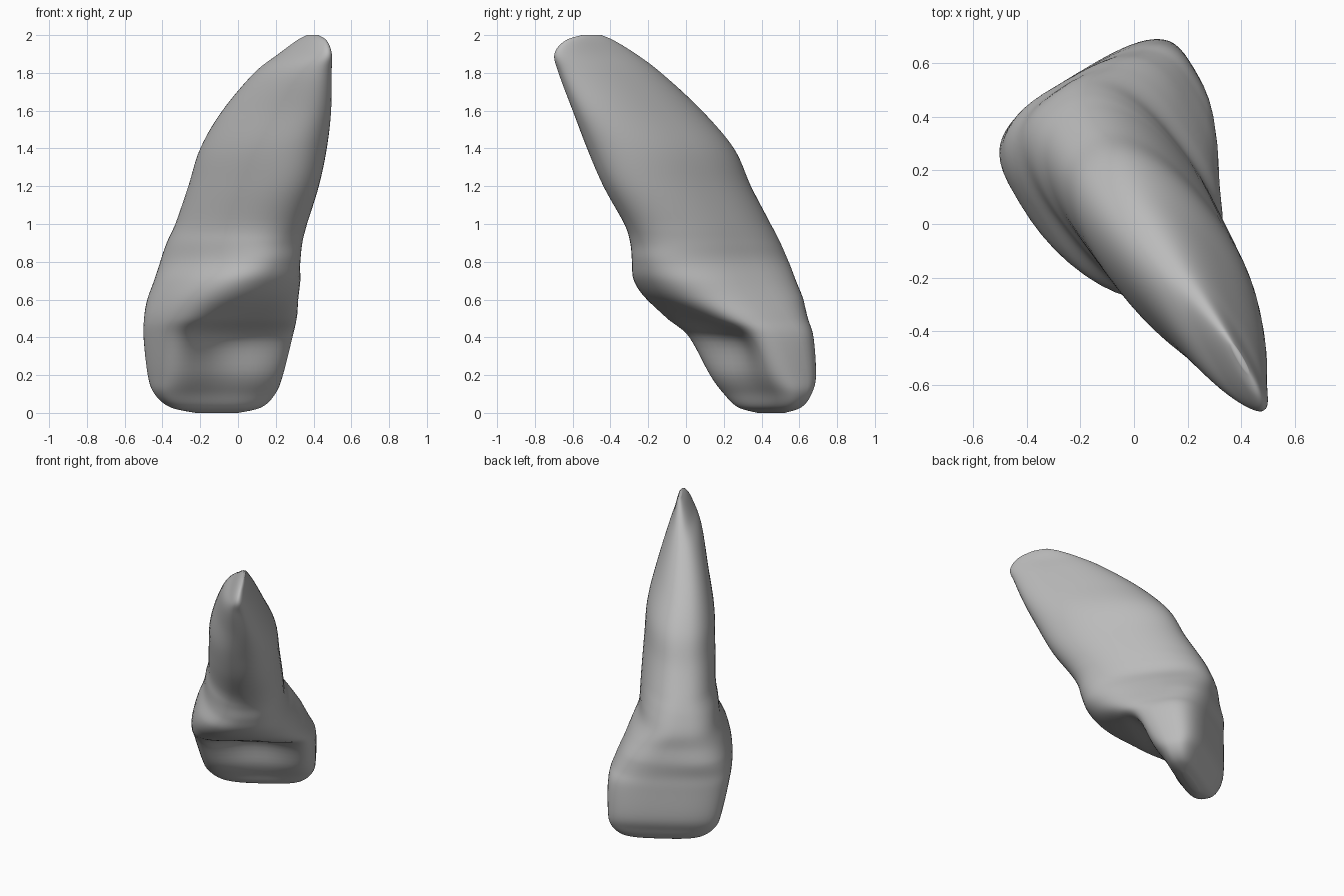
import bpy
import bmesh
import math

# Remove the default cube only
default = bpy.data.objects.get("Cube")
if default:
    bpy.data.objects.remove(default, do_unlink=True)

SEGMENTS = 56
STEPS = 6
# Outline exponents (root, crown): higher is boxier
OUTER_ROUNDNESS = (2.3, 3.2)
INNER_ROUNDNESS = (2.15, 2.5)

# Cross-sections from biting edge to root tip:
# height, centre x, centre y, half width, outer depth, inner depth, turn, hollow
SECTIONS = [
    (0, -.11, .45, .13, .02, .02, 31, 0),
    (.03, -.115, .44, .27, .08, .085, 31, .01),
    (.1, -.12, .43, .35, .125, .145, 31, .04),
    (.2, -.12, .41, .378, .175, .235, 31, .1),
    (.4, -.107, .347, .4, .235, .325, 31, .2),
    (.5, -.095, .28, .388, .295, .385, 31, .09),
    (.6, -.08, .22, .358, .36, .42, 30, 0),
    (.7, -.058, .165, .318, .405, .46, 33, 0),
    (.8, -.045, .14, .27, .425, .475, 37, 0),
    (.9, -.02, .108, .255, .43, .46, 38.5, 0),
    (1, .015, .065, .243, .435, .455, 39, 0),
    (1.2, .08, -.042, .232, .442, .463, 38.5, 0),
    (1.4, .133, -.13, .22, .44, .46, 37.5, 0),
    (1.6, .203, -.253, .17, .395, .412, 37.5, 0),
    (1.8, .29, -.4, .113, .31, .32, 34, 0),
    (1.9, .353, -.475, .063, .24, .255, 31, 0),
    (1.97, .39, -.51, .03, .15, .15, 30, 0),
    (2, .395, -.5, .01, .06, .06, 30, 0),
]


def make_material(name, color):
    material = bpy.data.materials.new(name)
    material.use_nodes = True
    material.diffuse_color = color
    shader = next(n for n in material.node_tree.nodes
                  if n.type == 'BSDF_PRINCIPLED')
    shader.inputs["Base Color"].default_value = color
    return material


def blend(before, start, end, after, t):
    """Smooth curve through neighbouring section values."""
    return start + t / 2 * (
        end - before
        + t * (2 * before - 5 * start + 4 * end - after)
        + t * t * (3 * (start - end) + after - before))


def smooth_sections(rows):
    last = len(rows) - 1
    for i in range(last):
        group = (rows[max(i - 1, 0)], rows[i],
                 rows[i + 1], rows[min(i + 2, last)])
        for step in range(STEPS):
            yield [blend(*values, step / STEPS) for values in zip(*group)]
    yield rows[-1]


def signed_power(value, roundness):
    return math.copysign(abs(value) ** (2 / roundness), value)


def ring_points(height, x, y, half_width, outer_depth, inner_depth,
                turn, hollow):
    """Flat-faced outer half joined to a scooped inner half."""
    heading = math.radians(turn)
    crown = min(max(2.5 * (1 - height), 0), 1)
    for k in range(SEGMENTS):
        angle = math.tau * k / SEGMENTS
        is_inner = k > SEGMENTS / 2
        root_end, crown_end = INNER_ROUNDNESS if is_inner else OUTER_ROUNDNESS
        roundness = root_end + crown * (crown_end - root_end)
        across = signed_power(math.cos(angle), roundness)
        along = signed_power(math.sin(angle), roundness)
        u = half_width * across
        v = along * (inner_depth if is_inner else outer_depth)
        if is_inner:
            v += hollow * (1 - min(across * across, 1)) ** 1.5
        yield (x + u * math.cos(heading) - v * math.sin(heading),
               y + u * math.sin(heading) + v * math.cos(heading),
               height)


# Loft the crown and root as one skin
bm = bmesh.new()
rings = [[bm.verts.new(p) for p in ring_points(*section)]
         for section in smooth_sections(SECTIONS)]
for lower, upper in zip(rings, rings[1:]):
    for k in range(SEGMENTS):
        n = (k + 1) % SEGMENTS
        bm.faces.new((lower[k], lower[n], upper[n], upper[k]))
bm.faces.new(list(reversed(rings[0])))
bm.faces.new(rings[-1])
bmesh.ops.recalc_face_normals(bm, faces=bm.faces)

mesh = bpy.data.meshes.new("incisor_tooth")
bm.to_mesh(mesh)
bm.free()
tooth = bpy.data.objects.new("incisor_tooth", mesh)
bpy.context.collection.objects.link(tooth)
mesh.materials.append(make_material("plain_grey", (.5, .5, .5, 1)))

# Soft shading over the whole skin
for polygon in mesh.polygons:
    polygon.use_smooth = True
